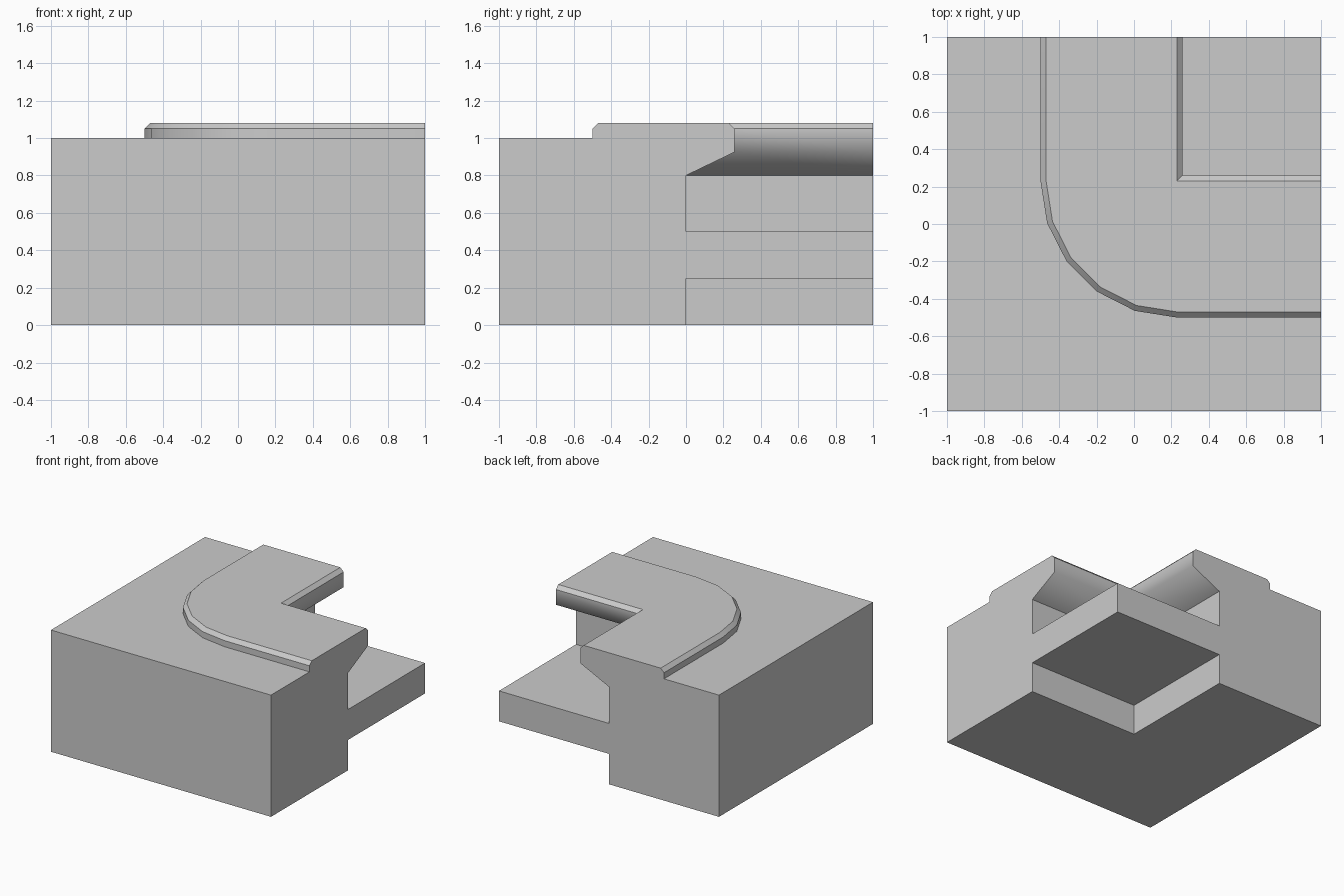
import bpy, bmesh, math

if "Cube" in bpy.data.objects:
    bpy.data.objects.remove(bpy.data.objects["Cube"])

C = 0.23          # centre of the rounded corner
bm = bmesh.new()
cache = {}


def vert(p):
    key = tuple(round(c, 4) for c in p)
    if key not in cache:
        cache[key] = bm.verts.new(key)
    return cache[key]


def face(points):
    verts = list(dict.fromkeys(vert(p) for p in points))
    if len(verts) > 2:
        bm.faces.new(verts)


def corner(c, z):
    return [(1, c, z), (c, c, z), (c, 1, z)]


def rounded(r, z):
    arc = [(C - r * math.sin(a), C - r * math.cos(a), z)
           for a in (math.radians(18 * i) for i in range(6))]
    return [(1, C - r, z)] + arc + [(C - r, 1, z)]


def slab_edge(z):
    return [(1, 0, z), (1, 1, z), (0, 1, z)]


# Section of the wall, carried around the corner as a list of rails
rails = [
    corner(-1, 0), corner(-1, 1),                       # outer block
    rounded(0.73, 1), rounded(0.73, 1.05), rounded(0.70, 1.08),  # coping
    corner(0.23, 1.08), corner(0.26, 1.05),             # inner lip
    corner(0.26, 0.925), corner(0, 0.8),                # sloped underside
    corner(0, 0.5), slab_edge(0.5),                     # floor slab
    slab_edge(0.25), corner(0, 0.25), corner(0, 0),
]
for a, b in zip(rails, rails[1:] + rails[:1]):
    flat = a[0][2] == b[0][2]
    if flat:
        face(a + b[::-1])
    else:
        for i in range(len(a) - 1):
            face([a[i], a[i + 1], b[i + 1], b[i]])

# End faces of the two arms
for end in (0, -1):
    face([r[end] for r in rails])

# Smooth along the curve and under the lip, sharp elsewhere
bmesh.ops.recalc_face_normals(bm, faces=bm.faces)
for f in bm.faces:
    f.smooth = True
for e in bm.edges:
    under_lip = all(abs(v.co.z - 0.925) < 1e-4 for v in e.verts)
    gentle = e.calc_face_angle(math.pi) < math.radians(30)
    e.smooth = len(e.link_faces) == 2 and (under_lip or gentle)

mesh = bpy.data.meshes.new("corner_wall")
bm.to_mesh(mesh)
bm.free()
obj = bpy.data.objects.new("corner_wall", mesh)
bpy.context.collection.objects.link(obj)
